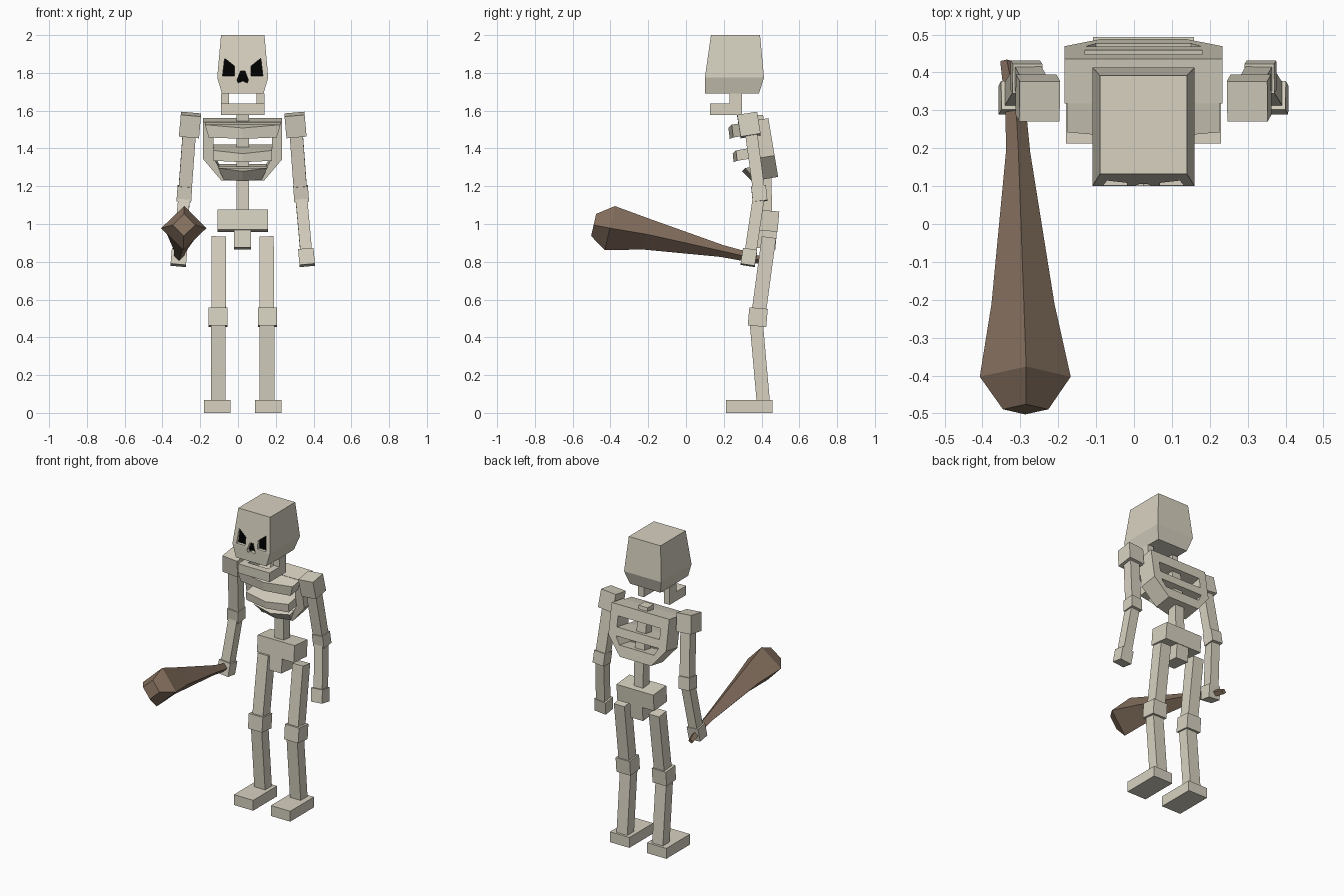
import bpy, bmesh, math
from mathutils import Vector, Matrix

if "Cube" in bpy.data.objects:
    bpy.data.objects.remove(bpy.data.objects["Cube"])

CX = 0.025  # body symmetry plane


def mat(name, col):
    m = bpy.data.materials.new(name)
    m.diffuse_color = (*col, 1)
    m.use_nodes = True
    m.node_tree.nodes["Principled BSDF"].inputs["Base Color"].default_value = m.diffuse_color
    return m


BONE = mat("bone", (0.68, 0.64, 0.53))
WOOD = mat("wood", (0.24, 0.165, 0.115))
BLACK = mat("black", (0.0, 0.0, 0.0))


def loft(name, rings, material=BONE, xf=None):
    """Closed skin through equal-length rings, capped at both ends."""
    bm = bmesh.new()
    vs = [[bm.verts.new(p) for p in r] for r in rings]
    n = len(rings[0])
    for a, b in zip(vs, vs[1:]):
        for i in range(n):
            j = (i + 1) % n
            bm.faces.new((a[i], a[j], b[j], b[i]))
    bm.faces.new(vs[0])
    bm.faces.new(vs[-1])
    if xf:
        bm.transform(xf)
    bmesh.ops.recalc_face_normals(bm, faces=bm.faces)
    me = bpy.data.meshes.new(name)
    bm.to_mesh(me)
    bm.free()
    me.materials.append(material)
    ob = bpy.data.objects.new(name, me)
    bpy.context.collection.objects.link(ob)
    return ob


def rect(x0, x1, y0, y1, z):
    return [(x0, y0, z), (x1, y0, z), (x1, y1, z), (x0, y1, z)]


def box(name, c, s, rx=0, ry=0):
    xf = (Matrix.Translation(c) @ Matrix.Rotation(math.radians(ry), 4, 'Y')
          @ Matrix.Rotation(math.radians(rx), 4, 'X'))
    a, b, h = (v / 2 for v in s)
    return loft(name, [rect(-a, a, -b, b, -h), rect(-a, a, -b, b, h)], xf=xf)


def beam(name, p0, p1, w, d):
    """Bar with a w by d section between two points."""
    p0, p1 = Vector(p0), Vector(p1)
    z = (p1 - p0).normalized()
    y = z.cross(Vector((1, 0, 0))).normalized()
    x = y.cross(z)
    ring = lambda p: [p + x * i * w / 2 + y * j * d / 2
                      for i, j in ((-1, -1), (1, -1), (1, 1), (-1, 1))]
    return loft(name, [ring(p0), ring(p1)])


def cut(ob, cutter):
    m = ob.modifiers.new("cut", 'BOOLEAN')
    m.operation, m.solver, m.object = 'DIFFERENCE', 'EXACT', cutter
    bpy.context.view_layer.objects.active = ob
    bpy.ops.object.modifier_apply(modifier=m.name)
    bpy.data.objects.remove(cutter)


def front_prism(name, pts, y0, y1, material=BONE):
    return loft(name, [[(x, y, z) for x, z in pts] for y in (y0, y1)], material)


# skull with eye and nose sockets
skull = loft("skull", [rect(CX - .11, CX + .11, .10, .386, 1.69),
                       rect(CX - .135, CX + .135, .10, .413, 1.775),
                       rect(CX - .115, CX + .115, .132, .392, 2.0)])
eye = [(-.096, 1.878), (-.044, 1.836), (-.044, 1.783), (-.107, 1.783)]
nose = [(-.012, 1.81), (.012, 1.81), (.03, 1.762), (.024, 1.747),
        (0, 1.757), (-.024, 1.747), (-.03, 1.762)]
for nm, pts, s in (("left_eye", eye, 1), ("right_eye", eye, -1), ("nose", nose, 1)):
    p = [(CX + s * x, z) for x, z in pts]
    cut(skull, front_prism("cutter", p, .05, .13))
    front_prism(nm + "_socket", p, .122, .13, BLACK)

# jaw: U-shaped bar with two uprights
jaw = [(-.115, .297), (-.115, .127), (.115, .127), (.115, .297),
       (.073, .297), (.073, .172), (-.073, .172), (-.073, .297)]
loft("jaw", [[(CX + x, y, z) for x, y in jaw] for z in (1.577, 1.637)])
for s in (-1, 1):
    box("jaw_upright", (CX + s * .094, .263, 1.664), (.042, .068, .056))

# rib cage: slotted shield with solid chevron ribs in front, leaning forward
TILT = Matrix.Translation((CX, .436, 1.56)) @ Matrix.Rotation(math.radians(9.5), 4, 'X')
shield = [(-.209, 0), (.209, 0), (.209, -.2), (.113, -.315), (-.113, -.315), (-.209, -.2)]
cage = loft("rib_cage", [[(x, y, z) for x, z in shield] for y in (-.12, 0)], xf=TILT)
for top, bot, wt, wb in ((-.07, -.14, .154, .154), (-.195, -.245, .154, .125)):
    cut(cage, loft("cutter", [rect(-wt, wt, -.3, .1, top),
                              rect(-wb, wb, -.3, .1, bot)], xf=TILT))


def rib_ring(w, z, front, drop=.014):
    return [(-w, -.115, z), (-w, front, z), (0, front - .02, z - drop),
            (w, front, z), (w, -.115, z), (0, -.115, z)]


for top, bot, wt, wb, ft, fb in ((-.002, -.07, .2, .18, -.197, -.2),
                                 (-.14, -.195, .154, .154, -.197, -.2),
                                 (-.24, -.31, .13, .1, -.165, -.122)):
    loft("front_rib", [rib_ring(wt, top, ft), rib_ring(wb, bot, fb, .004)], xf=TILT)

# spine
loft("spine", [rect(CX - .033, CX + .033, .39, .456, 1.06),
               rect(CX - .033, CX + .033, .388, .452, 1.25),
               rect(CX - .033, CX + .033, .345, .408, 1.578)])

# pelvis
box("pelvis", (CX, .422, 1.018), (.267, .135, .108), rx=-5)
box("pelvis_lower", (CX, .415, .92), (.09, .125, .1), rx=-5)

# arms and legs, repeated on both sides
for s, side in ((-1, "right"), (1, "left")):
    X = lambda d: CX + s * d
    box(side + "_shoulder", (X(.279), .333, 1.524), (.107, .107, .117), rx=9, ry=s * -5)
    beam(side + "_upper_arm", (X(.283), .345, 1.48), (X(.306), .387, 1.17), .07, .064)
    box(side + "_elbow", (X(.309), .388, 1.16), (.078, .078, .08), rx=6, ry=s * -4)
    beam(side + "_forearm", (X(.309), .386, 1.15), (X(.337), .34, .84), .062, .062)
    box(side + "_hand", (X(.338), .333, .823), (.082, .076, .085), rx=-9, ry=s * -5)
    beam(side + "_thigh", (X(.126), .439, .93), (X(.128), .385, .53), .076, .076)
    box(side + "_knee", (X(.131), .38, .507), (.102, .098, .096), rx=-5)
    beam(side + "_shin", (X(.129), .371, .49), (X(.129), .409, .06), .078, .07)
    box(side + "_foot", (X(.134), .336, .034), (.14, .246, .068))

# wooden club: diamond section along a rising axis
rings = []
for x, y, z, r in ((-.336, .43, .80, .017), (-.312, .30, .832, .027), (-.306, .19, .857, .032),
                   (-.293, -.21, .946, .083), (-.287, -.403, .978, .12),
                   (-.286, -.489, .995, .06)):
    c, up = Vector((x, y, z)), Vector((.02, .224, .974))
    rings.append([c + up * r, c + Vector((r, 0, 0)), c - up * r, c - Vector((r, 0, 0))])
loft("club", rings, WOOD)
